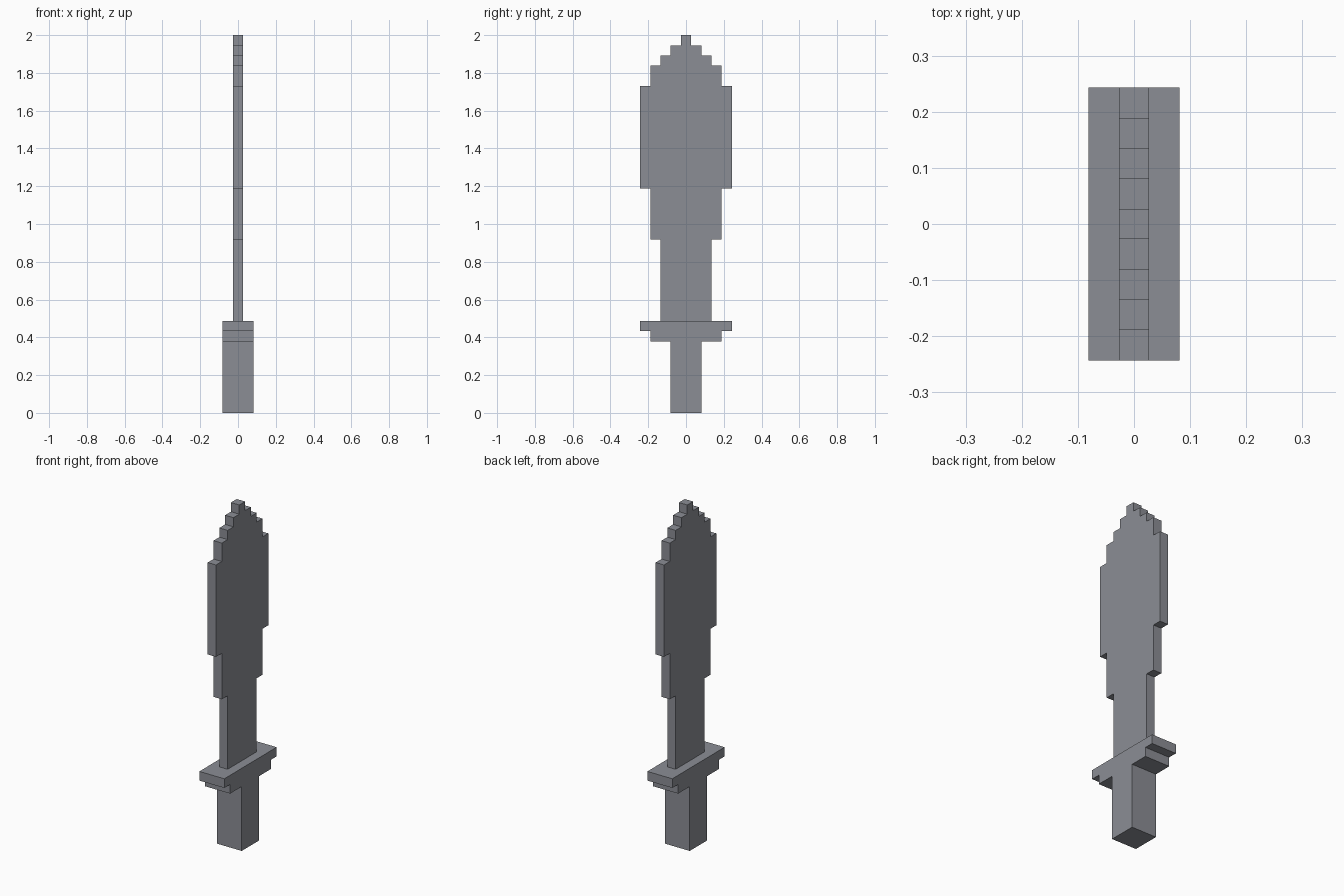
import bpy
import bmesh

if "Cube" in bpy.data.objects:
    bpy.data.objects.remove(bpy.data.objects["Cube"], do_unlink=True)

U = 2 / 37  # one grid step of the stepped outline

steel = bpy.data.materials.new("blue_grey_steel")
steel.use_nodes = True
colour = (0.26, 0.27, 0.30, 1)
steel.diffuse_color = colour
steel.node_tree.nodes["Principled BSDF"].inputs["Base Color"].default_value = colour


def stepped_part(name, steps, thickness):
    """Extrude a mirrored stepped outline; steps are (bottom, top, width) in grid units."""
    side = []
    for bottom, top, width in steps:
        side += [(width / 2, bottom), (width / 2, top)]
    outline = side + [(-y, z) for y, z in reversed(side)]

    bm = bmesh.new()
    verts = [bm.verts.new((-thickness * U / 2, y * U, z * U)) for y, z in outline]
    face = bm.faces.new(verts)
    extruded = bmesh.ops.extrude_face_region(bm, geom=[face])["geom"]
    moved = [v for v in extruded if isinstance(v, bmesh.types.BMVert)]
    bmesh.ops.translate(bm, verts=moved, vec=(thickness * U, 0, 0))
    bmesh.ops.recalc_face_normals(bm, faces=bm.faces)

    mesh = bpy.data.meshes.new(name)
    bm.to_mesh(mesh)
    bm.free()
    mesh.materials.append(steel)
    obj = bpy.data.objects.new(name, mesh)
    bpy.context.collection.objects.link(obj)
    return obj


# Square grip
stepped_part("grip", [(0, 7, 3)], 3)

# Two-step guard
stepped_part("guard", [(7, 8, 7), (8, 9, 9)], 3)

# Thin blade, widening upwards and then stepping in to the tip
stepped_part("blade", [(9, 17, 5), (17, 22, 7), (22, 32, 9), (32, 34, 7),
                       (34, 35, 5), (35, 36, 3), (36, 37, 1)], 1)
